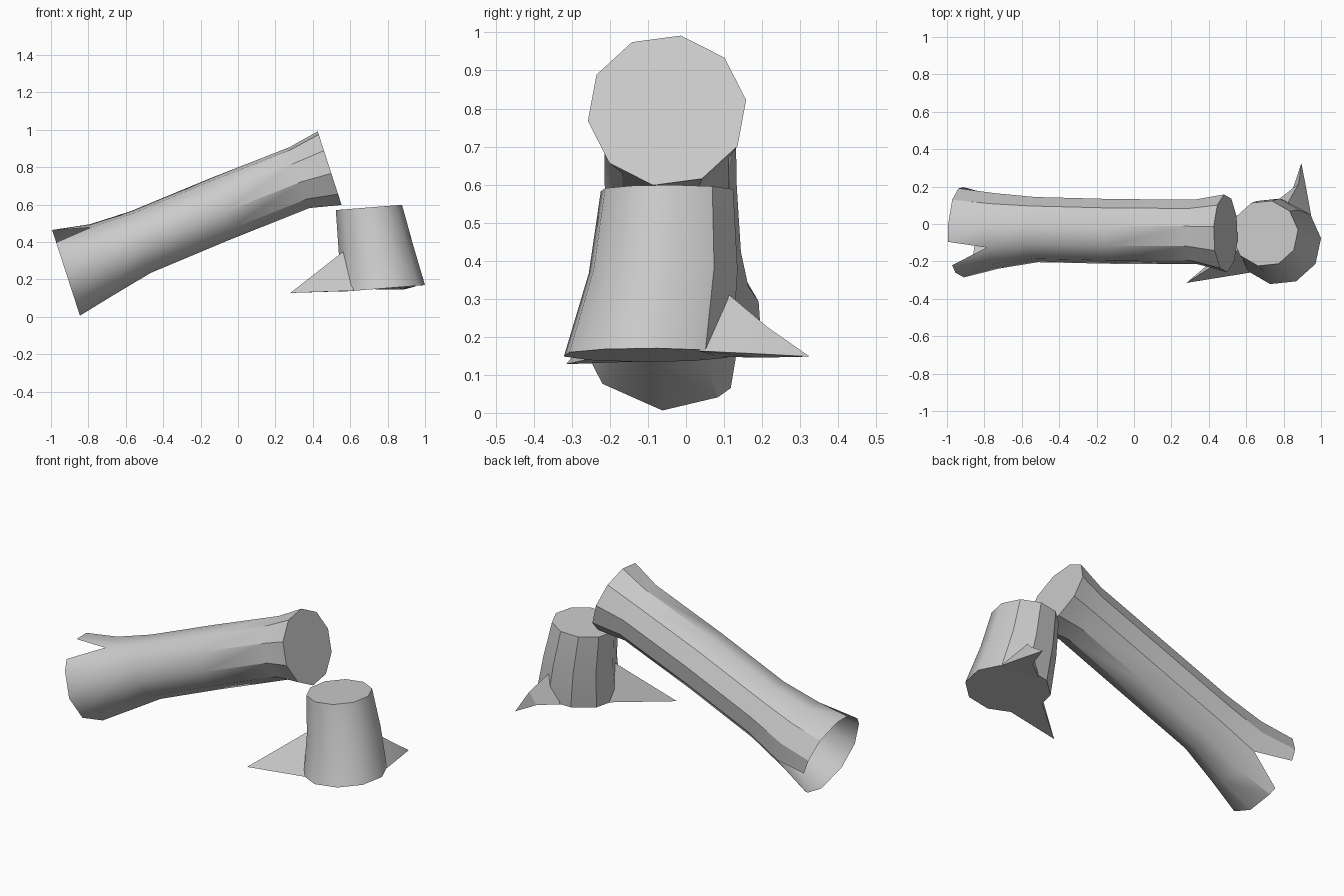
import bpy, bmesh
from math import radians, cos, sin, degrees
from mathutils import Vector

cube = bpy.data.objects.get("Cube")
if cube:
    bpy.data.objects.remove(cube)

grey = bpy.data.materials.new("pale grey wood")
grey.use_nodes = True
grey.diffuse_color = (0.6, 0.6, 0.6, 1)
grey.node_tree.nodes["Principled BSDF"].inputs["Base Color"].default_value = (0.6, 0.6, 0.6, 1)

SIDES = 10


def ring(bm, centre, radius, angles, u, v):
    """Loop of vertices around a centre, in the plane of u and v."""
    return [bm.verts.new(Vector(centre) + radius * (cos(radians(a)) * u + sin(radians(a)) * v))
            for a in angles]


def bridge(bm, a, b):
    n = len(a)
    for i in range(n):
        j = (i + 1) % n
        bm.faces.new((a[i], a[j], b[j], b[i]))


def finish(bm, name, is_sharp):
    """Smooth shading, with hard edges where the rule asks for them."""
    bmesh.ops.recalc_face_normals(bm, faces=bm.faces)
    for f in bm.faces:
        f.smooth = True
    for e in bm.edges:
        angle = degrees(e.calc_face_angle(0))
        middle = (e.verts[0].co + e.verts[1].co) / 2
        e.smooth = not (angle > 50 or (angle > 25 and is_sharp(middle)))
    mesh = bpy.data.meshes.new(name)
    bm.to_mesh(mesh)
    bm.free()
    mesh.materials.append(grey)
    obj = bpy.data.objects.new(name, mesh)
    bpy.context.collection.objects.link(obj)
    return obj


# Fallen log: a leaning hollow trunk, capped at the top, flared at the open end
bm = bmesh.new()
across = Vector((0, 1, 0))
lean = radians(18)
upward = Vector((-sin(lean), 0, cos(lean)))
step = 360 / SIDES
angles = [8 + step * k for k in range(SIDES)]
sections = [((0.49, -0.05, 0.795), 0.21),
            ((0.33, -0.042, 0.745), 0.174),
            ((-0.10, -0.04, 0.575), 0.175),
            ((-0.52, -0.03, 0.40), 0.176),
            ((-0.73, -0.037, 0.305), 0.203)]
loops = [ring(bm, c, r, angles, across, upward) for c, r in sections]
for a, b in zip(loops, loops[1:]):
    bridge(bm, a, b)
bm.faces.new(loops[0])

# Open rim: two corners are split apart, leaving V-shaped notches
rim = []
for k, a in enumerate(angles):
    if k == 3:
        rim += [(k, a - 14), (k, a + 20)]
    elif k == 9:
        rim += [(k, a - 20), (k, a + 22)]
    else:
        rim.append((k, a + 6 if k in (0, 7, 8) else a))
rim_verts = ring(bm, (-0.92, -0.045, 0.237), 0.243, [a for _, a in rim], across, upward)
for i, (k, _) in enumerate(rim):
    j = (i + 1) % len(rim)
    if rim[j][0] != k:
        bm.faces.new((loops[-1][k], loops[-1][rim[j][0]], rim_verts[j], rim_verts[i]))
finish(bm, "fallen_log", lambda p: p.x > -0.1 or p.y > 0.05)

# Stump: a tapered trunk with sloping top and base
bm = bmesh.new()
angles = [6 + step * k for k in range(SIDES)]
stump = [((0.70, -0.05, 0.585), 0.178, 0.08),
         ((0.737, -0.06, 0.37), 0.2, 0.08),
         ((0.775, -0.1, 0.152), 0.226, 0.08)]
loops = [ring(bm, c, r, angles, Vector((1, 0, s)), across) for c, r, s in stump]
for a, b in zip(loops, loops[1:]):
    bridge(bm, a, b)
bm.faces.new(loops[0])
bm.faces.new(loops[-1])
finish(bm, "stump", lambda p: p.y > -0.02)


def root(name, triangles, tip):
    """Spur with triangular sections running out to a point."""
    bm = bmesh.new()
    loops = [[bm.verts.new(p) for p in t] for t in triangles]
    for a, b in zip(loops, loops[1:]):
        bridge(bm, a, b)
    end = bm.verts.new(tip)
    last = loops[-1]
    for i in range(3):
        bm.faces.new((last[i], last[(i + 1) % 3], end))
    bm.faces.new(loops[0])
    finish(bm, name, lambda p: True)


# Roots: one to the front, one bent towards the back
root("front_root",
     [[(0.57, -0.13, 0.355), (0.62, -0.26, 0.14), (0.57, -0.07, 0.137)]],
     (0.28, -0.315, 0.128))
root("back_root",
     [[(0.81, 0.09, 0.33), (0.95, 0.03, 0.163), (0.72, 0.09, 0.148)],
      [(0.88, 0.215, 0.225), (0.92, 0.195, 0.155), (0.85, 0.19, 0.145)]],
     (0.895, 0.325, 0.148))
